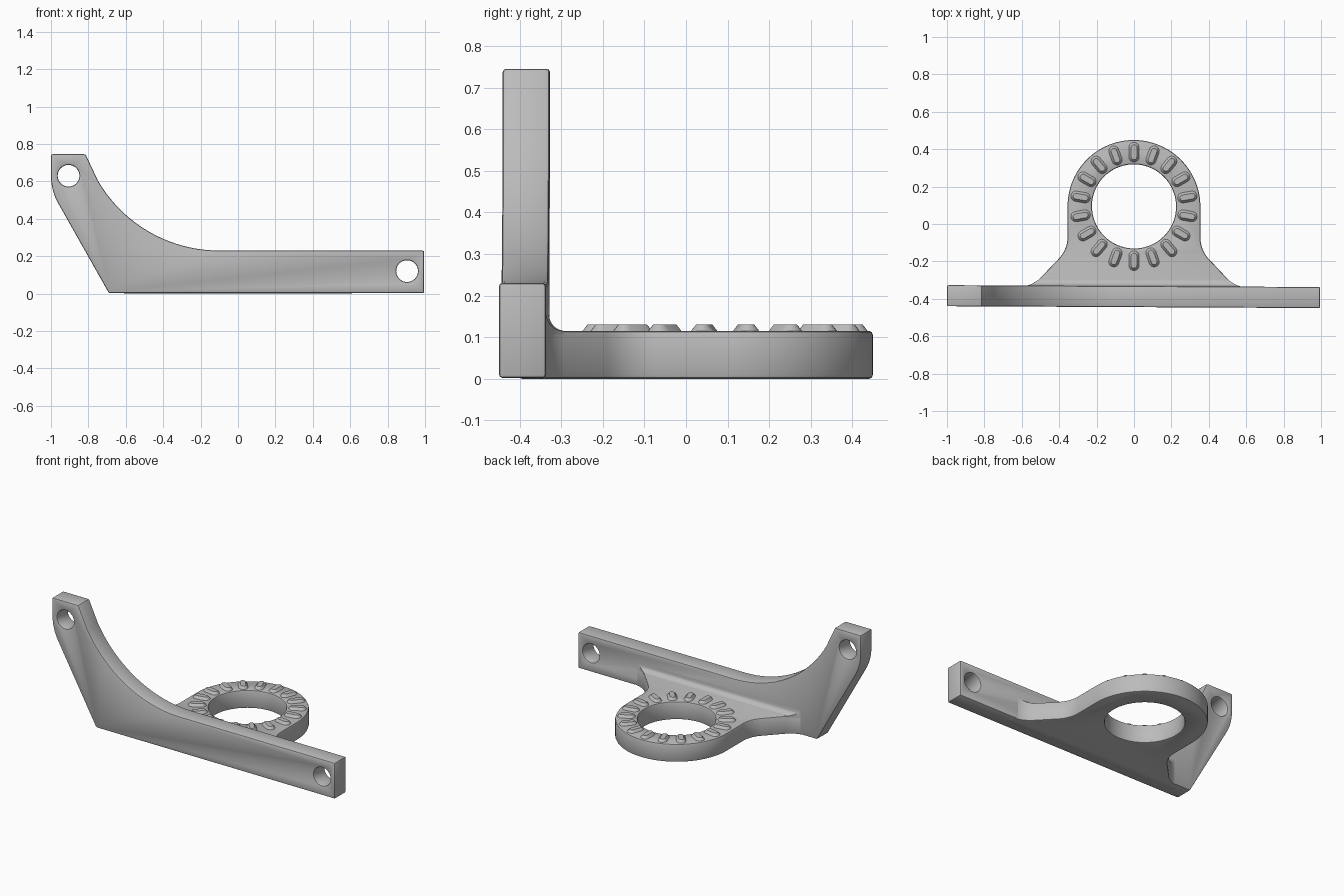
import bpy, bmesh, math
from math import sin, cos, radians, sqrt

cube = bpy.data.objects.get("Cube")
if cube:
    bpy.data.objects.remove(cube, do_unlink=True)

grey = bpy.data.materials.new("plain grey")
grey.use_nodes = True
grey.diffuse_color = (0.5, 0.5, 0.5, 1)
grey.node_tree.nodes["Principled BSDF"].inputs["Base Color"].default_value = (0.5, 0.5, 0.5, 1)

RING_Y = 0.094      # ring centre
TOP = 0.115         # flange thickness
SKEW = -0.005       # slight turn of the bracket in plan


def arc(cx, cy, r, start, end, n):
    angles = [radians(start + (end - start) * i / n) for i in range(n + 1)]
    return [(cx + r * cos(a), cy + r * sin(a)) for a in angles]


def finish(name, bm):
    bmesh.ops.recalc_face_normals(bm, faces=bm.faces)
    mesh = bpy.data.meshes.new(name)
    bm.to_mesh(mesh)
    bm.free()
    mesh.materials.append(grey)
    obj = bpy.data.objects.new(name, mesh)
    bpy.context.collection.objects.link(obj)
    return obj


def smooth(obj):
    bpy.ops.object.select_all(action="DESELECT")
    obj.select_set(True)
    bpy.context.view_layer.objects.active = obj
    bpy.ops.object.shade_smooth_by_angle(angle=radians(30))


def prism(name, outline, low, high, upright=False):
    """Extrude an outline along z, or along y when upright."""
    bm = bmesh.new()
    rings = []
    for d in (low, high):
        rings.append([bm.verts.new((u, d, v) if upright else (u, v, d)) for u, v in outline])
    a, b = rings
    bm.faces.new(a)
    bm.faces.new(b)
    for i in range(len(a)):
        j = (i + 1) % len(a)
        bm.faces.new((a[i], a[j], b[j], b[i]))
    return finish(name, bm)


def skew(obj):
    for v in obj.data.vertices:
        v.co.y += SKEW * v.co.x


def drill_and_bevel(obj, holes, low, high, upright, width):
    """Cut round holes, then break all sharp edges."""
    bpy.context.view_layer.objects.active = obj
    for x, y, r, sides in holes:
        cutter = prism("hole_cutter", arc(x, y, r, 0, 360, sides)[:-1], low, high, upright)
        cutter.hide_render = True
        mod = obj.modifiers.new("hole", "BOOLEAN")
        mod.operation = "DIFFERENCE"
        mod.solver = "EXACT"
        mod.object = cutter
        bpy.ops.object.modifier_apply(modifier=mod.name)
        bpy.data.objects.remove(cutter, do_unlink=True)
    mod = obj.modifiers.new("edges", "BEVEL")
    mod.width = width
    mod.segments = 2
    mod.limit_method = "ANGLE"
    mod.angle_limit = radians(40)
    mod.use_clamp_overlap = False
    bpy.ops.object.modifier_apply(modifier=mod.name)
    skew(obj)
    smooth(obj)


# Upright mounting plate with a raised arm on the right
profile = [(-1, 0.745), (-0.815, 0.745)]
profile += arc(-0.1, 0.98, 0.75, 210, 270, 20)
profile += [(0.995, 0.23), (0.995, 0.002), (-0.69, 0.002)]
profile += arc(-0.7, 0.63, 0.3, 210, 180, 8)
plate = prism("mounting_plate", profile, -0.4445, -0.332, True)
drill_and_bevel(plate, [(-0.906, 0.63, 0.058, 40), (0.904, 0.12, 0.058, 40)],
                -0.6, -0.2, True, 0.008)

# Flat ring flange with flared root
half = [(0.613, -0.4)]
half += arc(0.613, -0.177, 0.16, 270, 225, 8)
half += arc(0.525, -0.07, 0.17, 225, 180, 8)
half += arc(0, RING_Y, 0.355, 0, 90, 24)
outline = half + [(-x, y) for x, y in reversed(half[:-1])]
flange = prism("ring_flange", outline, 0, TOP)
drill_and_bevel(flange, [(0, RING_Y, 0.225, 72)], -0.1, 0.3, False, 0.009)

# Concave fillet joining flange top and plate back
bm = bmesh.new()
rows = []
for y, z in arc(-0.292, 0.155, 0.04, 180, 270, 10):
    w = 0.613 - sqrt(0.16 ** 2 - (y + 0.177) ** 2)
    corners = ((-w, y, z), (w, y, z), (w, y, 0.1), (-w, y, 0.1))
    rows.append([bm.verts.new(c) for c in corners])
for a, b in zip(rows, rows[1:]):
    for i in range(4):
        j = (i + 1) % 4
        bm.faces.new((a[i], a[j], b[j], b[i]))
bm.faces.new(rows[0])
bm.faces.new(rows[-1])
fillet = finish("root_fillet", bm)
skew(fillet)
smooth(fillet)


# Tapered oblong grip ribs around the ring
def oblong(r):
    return arc(0.025, 0, r, -90, 90, 8) + arc(-0.025, 0, r, 90, 270, 8)


for k in range(18):
    rib = prism("grip_rib", oblong(0.03), TOP - 0.003, 0.131)
    n = len(rib.data.vertices) // 2
    for v, (x, y) in zip(rib.data.vertices[n:], oblong(0.015)):
        v.co.x, v.co.y = x, y
    turn = radians(90 + 20 * k)
    rib.location = (0.29 * cos(turn), RING_Y + 0.29 * sin(turn), 0)
    rib.rotation_euler.z = turn
    smooth(rib)
